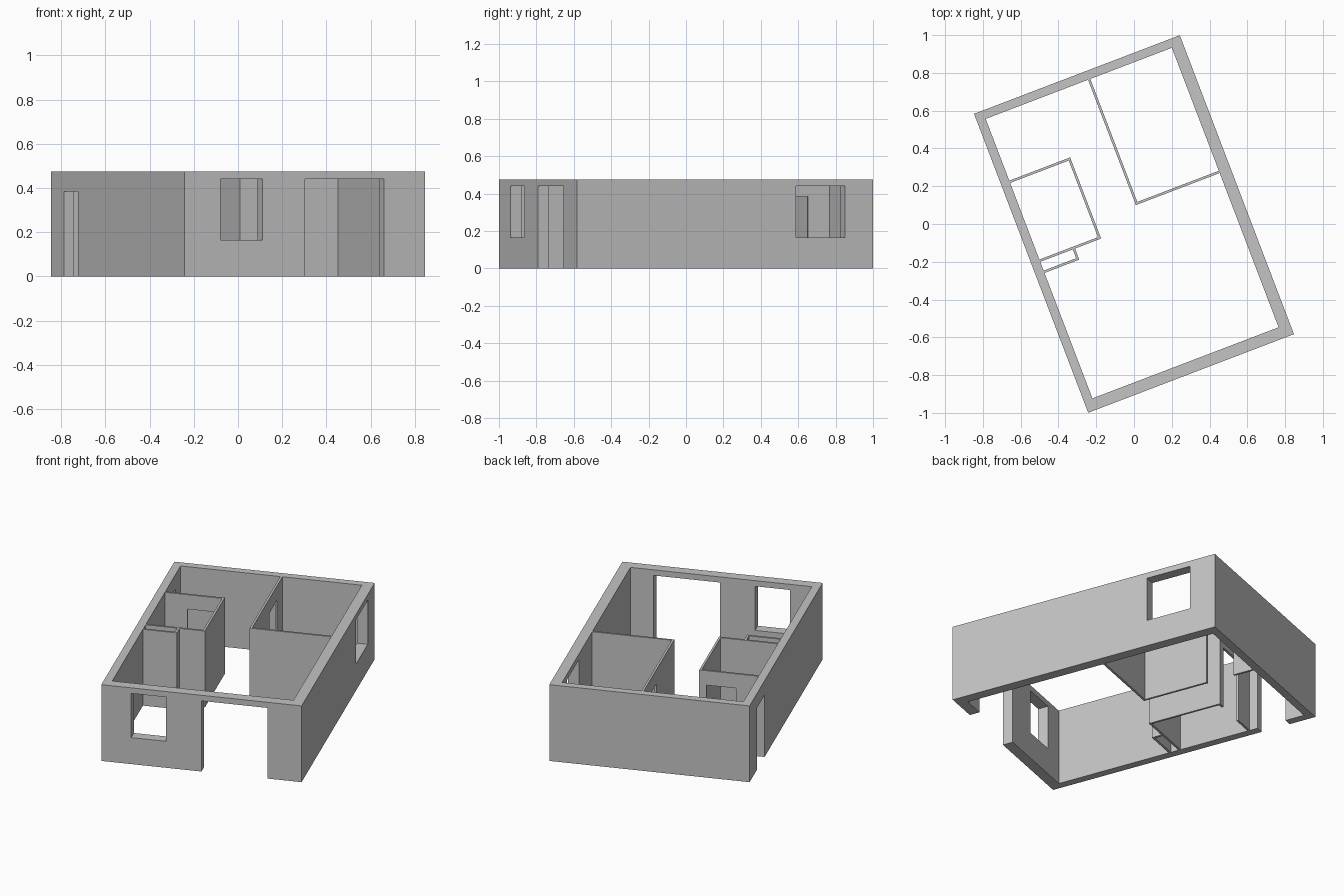
import bpy
import bmesh
from math import radians
from mathutils import Matrix, Vector

cube = bpy.data.objects.get("Cube")
if cube:
    bpy.data.objects.remove(cube, do_unlink=True)

TURN = Matrix.Rotation(radians(20.9), 4, 'Z')   # the house stands at an angle
HEIGHT = 0.475
HEAD = 0.44          # top of the windows and the front door
SILL = 0.165
DOOR = 0.385         # top of the other doors
BELOW, ABOVE = -0.1, 0.6

plaster = bpy.data.materials.new("grey_plaster")
plaster.use_nodes = True
GREY = (0.55, 0.55, 0.55, 1)
plaster.diffuse_color = GREY
plaster.node_tree.nodes["Principled BSDF"].inputs["Base Color"].default_value = GREY


def box(name, u, v, z):
    """Box from ranges along the house width, depth and height."""
    bm = bmesh.new()
    bmesh.ops.create_cube(bm, size=1)
    ranges = (u, v, z)
    for vert in bm.verts:
        vert.co = Vector([r[1] if c > 0 else r[0] for c, r in zip(vert.co, ranges)])
    bm.transform(TURN)
    mesh = bpy.data.meshes.new(name)
    bm.to_mesh(mesh)
    bm.free()
    mesh.materials.append(plaster)
    obj = bpy.data.objects.new(name, mesh)
    bpy.context.collection.objects.link(obj)
    return obj


def walls(name, u, v, room, openings=()):
    """Block hollowed by the room, then pierced by the openings."""
    obj = box(name, u, v, (0, HEIGHT))
    for cut in [(*room, (BELOW, ABOVE)), *openings]:
        cutter = box("cutter", *cut)
        cutter.hide_render = True
        mod = obj.modifiers.new("cut", 'BOOLEAN')
        mod.operation = 'DIFFERENCE'
        mod.solver = 'EXACT'
        mod.object = cutter
        bpy.context.view_layer.objects.active = obj
        bpy.ops.object.modifier_apply(modifier=mod.name)
        bpy.data.objects.remove(cutter, do_unlink=True)
    return obj


# Outer walls: front window, front door, right-hand window, side door
walls("outer_walls", (-0.583, 0.583), (-0.847, 0.847),
      ((-0.535, 0.52), (-0.784, 0.80)),
      [((-0.409, -0.205), (-0.9, -0.7), (SILL, HEAD)),
       ((0.0, 0.385), (-0.9, -0.7), (BELOW, HEAD)),
       ((0.45, 0.65), (0.408, 0.687), (SILL, HEAD)),
       ((-0.65, -0.45), (0.5, 0.681), (BELOW, DOOR))])

# Bedroom partitions in the back corner
walls("bedroom_walls", (0.045, 0.52), (0.09, 0.80),
      ((0.058, 0.6), (0.103, 0.9)),
      [((0.0, 0.1), (0.502, 0.675), (BELOW, DOOR))])

# Bathroom partitions against the side wall
walls("bathroom_walls", (-0.535, -0.19), (-0.01, 0.45),
      ((-0.6, -0.203), (0.003, 0.437)),
      [((-0.404, -0.232), (0.4, 0.5), (BELOW, DOOR))])

# Narrow service shaft in front of the bathroom
walls("shaft_walls", (-0.535, -0.338), (-0.073, -0.01),
      ((-0.6, -0.351), (-0.06, 0.05)))
